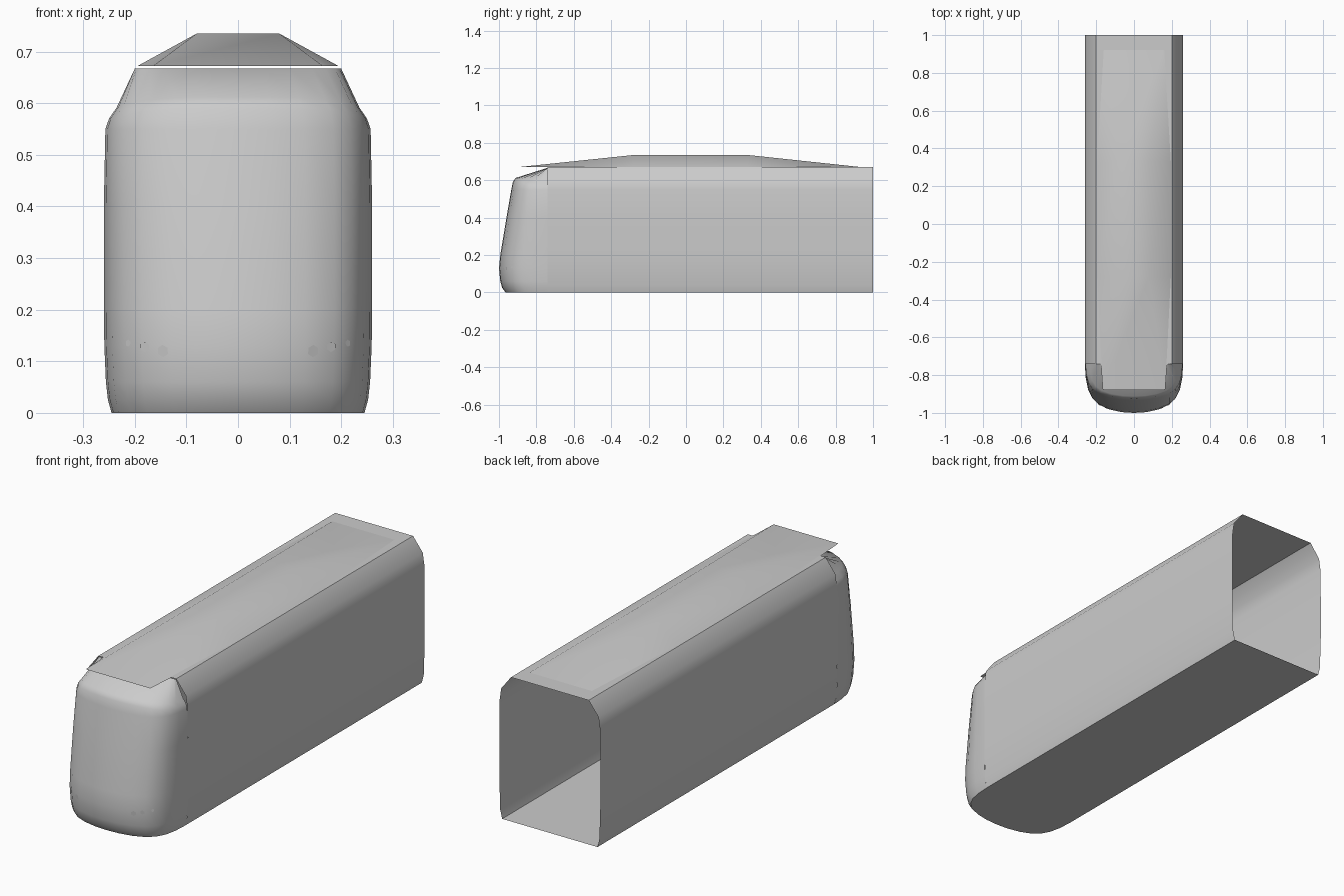
import bpy, bmesh
from mathutils import Vector
from mathutils.bvhtree import BVHTree

cube = bpy.data.objects.get("Cube")
if cube:
    bpy.data.objects.remove(cube, do_unlink=True)

COLOR = (0.6, 0.6, 0.6, 1)
grey = bpy.data.materials.new("light grey")
grey.use_nodes = True
grey.diffuse_color = COLOR
grey.node_tree.nodes["Principled BSDF"].inputs["Base Color"].default_value = COLOR


def finish(bm, name, angle=0.6):
    """Turn a bmesh into a smooth-by-angle grey object."""
    mesh = bpy.data.meshes.new(name)
    bm.to_mesh(mesh)
    mesh.materials.append(grey)
    obj = bpy.data.objects.new(name, mesh)
    bpy.context.collection.objects.link(obj)
    bpy.ops.object.select_all(action="DESELECT")
    obj.select_set(True)
    bpy.context.view_layer.objects.active = obj
    bpy.ops.object.shade_smooth_by_angle(angle=angle)
    return obj


def loft(bm, rings, closed=False):
    """Bridge consecutive rows of points with quads."""
    rows = [[bm.verts.new(p) for p in ring] for ring in rings]
    for a, b in zip(rows, rows[1:]):
        n = len(a)
        for i in range(n if closed else n - 1):
            j = (i + 1) % n
            bm.faces.new((a[i], a[j], b[j], b[i]))
    return rows


JOIN, BACK, ROOF = -0.74, 1.0, 0.67

# Body shell: one mirrored section swept along y, open at the back
half = [(0.245, 0), (0.255, 0.04), (0.26, 0.2), (0.26, 0.4),
        (0.258, 0.55), (0.25, 0.605), (0.2, ROOF)]
section = half + [(-x, z) for x, z in reversed(half)]
bm = bmesh.new()
loft(bm, [[(x, y, z) for x, z in section] for y in (BACK, JOIN)], closed=True)
bmesh.ops.recalc_face_normals(bm, faces=bm.faces)
finish(bm, "body_shell")

# Raised roof fairing: tapered base, narrow flat crest
bm = bmesh.new()
stations = [(-0.88, 0.165, 0.165, ROOF), (-0.28, 0.195, 0.08, 0.733),
            (0.33, 0.195, 0.08, 0.733), (0.92, 0.16, 0.16, ROOF)]
rows = loft(bm, [[(-b, y, ROOF + 0.002), (-t, y, z + 0.002),
                  (t, y, z + 0.002), (b, y, ROOF + 0.002)]
                 for y, b, t, z in stations])
bmesh.ops.remove_doubles(bm, verts=bm.verts, dist=0.0005)
bmesh.ops.recalc_face_normals(bm, faces=bm.faces)
finish(bm, "roof_fairing")

# Flat lip of the roof overhanging the cab
bm = bmesh.new()
bm.faces.new([bm.verts.new(p) for p in (
    (-0.165, -0.88, ROOF), (0.165, -0.88, ROOF),
    (0.175, JOIN, ROOF), (-0.175, JOIN, ROOF))])
finish(bm, "roof_lip")

# Cab: rounded plan outline lofted upward through changing width and nose
plan = [(1, 0), (0.985, 0.28), (0.94, 0.52), (0.85, 0.7), (0.72, 0.83),
        (0.5, 0.93), (0.25, 0.985), (0, 1)]
plan += [(-u, v) for u, v in reversed(plan[:-1])]
levels = [(0, 0.245, -0.965), (0.025, 0.252, -0.983), (0.06, 0.256, -0.993),
          (0.13, 0.259, -1.0), (0.2, 0.26, -0.993), (0.4, 0.26, -0.96),
          (0.55, 0.257, -0.934), (0.59, 0.25, -0.926), (0.612, 0.235, -0.912)]
bm = bmesh.new()
rings = [[(u * w, JOIN + v * (nose - JOIN), z - (0.02 * abs(u) ** 4 if z > 0.58 else 0))
          for u, v in plan] for z, w, nose in levels]
# Sloping cab top closes onto the front edge of the body
rings.append([(u * 0.2, JOIN + 0.001, ROOF - 0.003) for u, v in plan])
rows = loft(bm, rings)
bm.faces.new(rows[0])
bmesh.ops.remove_doubles(bm, verts=bm.verts, dist=0.0005)
bmesh.ops.recalc_face_normals(bm, faces=bm.faces)
tree = BVHTree.FromBMesh(bm)
finish(bm, "cab", 0.75)

# Small hexagonal lamps laid on the nose surface
bm = bmesh.new()
for side in (-1, 1):
    for x, z, r in ((0.145, 0.12, 0.012), (0.18, 0.128, 0.01), (0.212, 0.135, 0.007)):
        hit, normal, _, _ = tree.ray_cast(Vector((side * x, -2, z)), Vector((0, 1, 0)))
        if normal.y > 0:
            normal = -normal
        turn = normal.to_track_quat("Z", "Y").to_matrix().to_4x4()
        turn.translation = hit + normal * 0.0015
        bmesh.ops.create_circle(bm, cap_ends=True, segments=6, radius=r, matrix=turn)
finish(bm, "nose_lamps")
